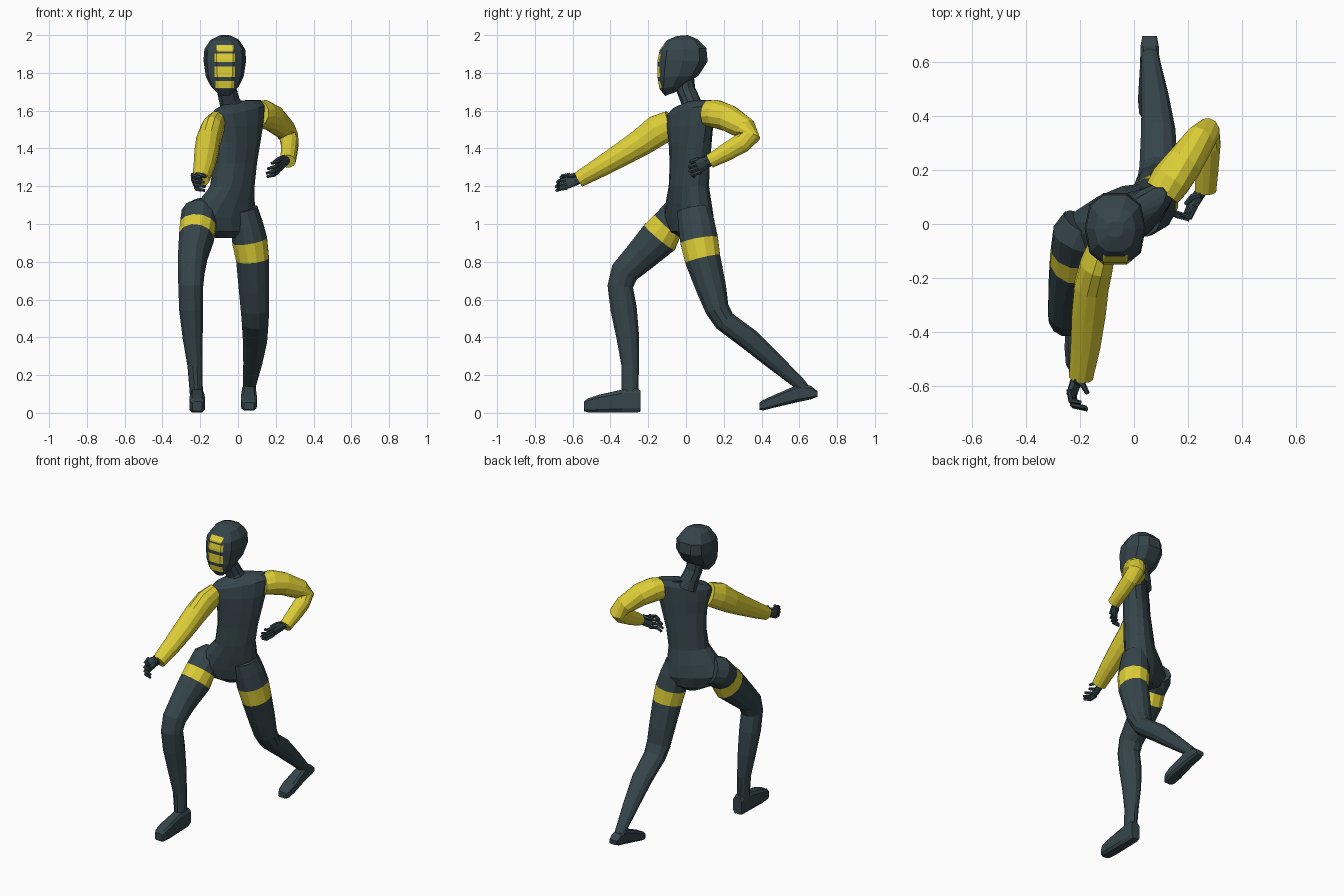
import bpy, bmesh, math
from mathutils import Vector as V


def material(name, rgb):
    m = bpy.data.materials.new(name)
    m.diffuse_color = (*rgb, 1)
    return m


DARK = material("dark slate", (0.036, 0.060, 0.070))
YELLOW = material("yellow", (0.73, 0.62, 0.038))


def sp(v, e):
    return math.copysign(abs(v) ** e, v)


def ring(c, a, b, n, e=1.0, off=0.5):
    """Closed (super)ellipse with half axes a and b."""
    out = []
    for i in range(n):
        t = 2 * math.pi * (i + off) / n
        out.append(V(c) + a * sp(math.cos(t), e) + b * sp(math.sin(t), e))
    return out


def loft(name, rings, mats=(DARK,), band=()):
    """Skin a list of rings, cap the ends; spans listed in band get material 1."""
    bm = bmesh.new()
    rows = [[bm.verts.new(p) for p in r] for r in rings]
    n = len(rows[0])
    for k in range(len(rows) - 1):
        for i in range(n):
            j = (i + 1) % n
            f = bm.faces.new((rows[k][i], rows[k][j], rows[k + 1][j], rows[k + 1][i]))
            f.material_index = 1 if k in band else 0
    bm.faces.new(rows[0])
    bm.faces.new(rows[-1])
    bmesh.ops.recalc_face_normals(bm, faces=bm.faces[:])
    me = bpy.data.meshes.new(name)
    bm.to_mesh(me)
    bm.free()
    for m in mats:
        me.materials.append(m)
    ob = bpy.data.objects.new(name, me)
    bpy.context.collection.objects.link(ob)
    return ob


def tube(name, pts, n=12, ref=(1, 0, 0), mats=(DARK,), band=()):
    """Limb through points (x, y, z, half width along ref, half depth)."""
    c = [V(p[:3]) for p in pts]
    rings = []
    for i, p in enumerate(pts):
        t = V((0, 0, 0))
        if i > 0:
            t += (c[i] - c[i - 1]).normalized()
        if i < len(c) - 1:
            t += (c[i + 1] - c[i]).normalized()
        t.normalize()
        a = V(ref) - t * V(ref).dot(t)
        a.normalize()
        rings.append(ring(c[i], a * p[3], t.cross(a) * p[4], n))
    return loft(name, rings, mats, band)


# torso: x, y, z, half width, half depth, turn in degrees, rise towards its left side
rings = []
for x, y, z, w, d, turn, rise in [
        (-0.065, 0.025, 0.925, 0.05, 0.05, 30, 0),
        (-0.07, 0.02, 0.96, 0.13, 0.085, 30, 0),
        (-0.085, 0.015, 1.03, 0.195, 0.10, 28, -0.01),
        (-0.06, 0.015, 1.11, 0.16, 0.098, 30, -0.01),
        (-0.03, 0.015, 1.20, 0.125, 0.09, 34, 0),
        (-0.015, 0.02, 1.32, 0.125, 0.085, 37, 0),
        (-0.003, 0.022, 1.43, 0.14, 0.08, 40, 0),
        (0.0, 0.022, 1.52, 0.16, 0.076, 40, 0.01),
        (0.0, 0.025, 1.60, 0.178, 0.066, 40, 0.03),
        (0.0, 0.03, 1.632, 0.15, 0.045, 40, 0.025),
        (-0.02, 0.035, 1.645, 0.06, 0.04, 40, 0.01)]:
    t = math.radians(turn)
    rings.append(ring((x, y, z), V((w * math.cos(t), w * math.sin(t), rise)),
                      V((-d * math.sin(t), d * math.cos(t), 0)), 14, 0.85))
loft("torso", rings)

# neck
tube("neck", [(-0.03, 0.035, 1.60, 0.068, 0.058), (-0.045, 0.025, 1.65, 0.056, 0.052),
              (-0.06, 0.0, 1.71, 0.054, 0.05), (-0.07, -0.01, 1.80, 0.054, 0.05)], 10)

# head: front y, front z, back y, back z, half width
rings = []
for yf, zf, yb, zb, w in [
        (-0.112, 1.678, -0.05, 1.70, 0.035), (-0.143, 1.715, -0.005, 1.735, 0.072),
        (-0.155, 1.775, 0.07, 1.785, 0.10), (-0.155, 1.87, 0.12, 1.86, 0.113),
        (-0.145, 1.92, 0.113, 1.93, 0.108), (-0.105, 1.972, 0.065, 1.978, 0.075),
        (-0.05, 1.995, 0.01, 2.0, 0.03)]:
    mid = (-0.07, (yf + yb) / 2, (zf + zb) / 2)
    rings.append(ring(mid, V((0, (yf - yb) / 2, (zf - zb) / 2)), V((w, 0, 0)), 10, 0.8))
head = loft("head", rings, (DARK, YELLOW))

# face stripes: cut into the head, then coloured by position
stripes = [(1.912, 1.947, 0.045), (1.857, 1.902, 0.055), (1.778, 1.835, 0.055),
           (1.720, 1.757, 0.048)]
bm = bmesh.new()
bm.from_mesh(head.data)
cuts = [((0, 0, z), (0, 0, 1)) for s in stripes for z in s[:2]]
cuts += [((-0.07 + sx * w, 0, 0), (1, 0, 0)) for w in (0.045, 0.048, 0.055) for sx in (-1, 1)]
for co, no in cuts:
    bmesh.ops.bisect_plane(bm, geom=bm.verts[:] + bm.edges[:] + bm.faces[:],
                           plane_co=co, plane_no=no, dist=1e-5)
for f in bm.faces:
    c = f.calc_center_median()
    if f.normal.y < -0.3 and any(a < c.z < b and abs(c.x + 0.07) < w for a, b, w in stripes):
        f.material_index = 1
bm.to_mesh(head.data)
bm.free()

# sleeves
tube("right_sleeve", [(-0.115, -0.075, 1.53, 0.05, 0.075), (-0.138, -0.15, 1.495, 0.062, 0.085),
                      (-0.158, -0.23, 1.437, 0.066, 0.076), (-0.168, -0.33, 1.375, 0.065, 0.066),
                      (-0.18, -0.45, 1.303, 0.057, 0.055), (-0.197, -0.568, 1.235, 0.046, 0.043)],
     mats=(YELLOW,))
tube("left_sleeve", [(0.105, 0.115, 1.585, 0.07, 0.07), (0.135, 0.16, 1.582, 0.076, 0.076),
                     (0.185, 0.225, 1.56, 0.07, 0.072), (0.245, 0.312, 1.505, 0.058, 0.062),
                     (0.269, 0.338, 1.463, 0.052, 0.056), (0.274, 0.295, 1.428, 0.048, 0.054),
                     (0.27, 0.21, 1.378, 0.045, 0.048), (0.265, 0.125, 1.332, 0.041, 0.038)],
     mats=(YELLOW,))

# legs, each with a yellow band round the thigh
tube("right_leg", [(-0.18, 0.0, 1.06, 0.09, 0.085), (-0.205, -0.045, 1.04, 0.1, 0.1),
                   (-0.212, -0.097, 0.992, 0.098, 0.092), (-0.22, -0.14, 0.93, 0.095, 0.108),
                   (-0.24, -0.24, 0.83, 0.08, 0.09), (-0.248, -0.325, 0.745, 0.073, 0.078),
                   (-0.25, -0.348, 0.67, 0.068, 0.07), (-0.248, -0.33, 0.55, 0.066, 0.072),
                   (-0.24, -0.308, 0.40, 0.055, 0.062), (-0.228, -0.295, 0.25, 0.041, 0.048),
                   (-0.218, -0.297, 0.05, 0.034, 0.044)], mats=(DARK, YELLOW), band=(2,))
tube("left_leg", [(0.03, 0.04, 1.08, 0.075, 0.09), (0.045, 0.055, 1.0, 0.088, 0.1),
                  (0.062, 0.07, 0.912, 0.096, 0.104), (0.077, 0.088, 0.815, 0.09, 0.098),
                  (0.085, 0.135, 0.655, 0.083, 0.082), (0.09, 0.165, 0.55, 0.078, 0.066),
                  (0.091, 0.205, 0.485, 0.073, 0.06), (0.09, 0.34, 0.385, 0.066, 0.06),
                  (0.078, 0.47, 0.27, 0.052, 0.048), (0.062, 0.60, 0.155, 0.036, 0.034),
                  (0.058, 0.635, 0.115, 0.034, 0.03)], mats=(DARK, YELLOW), band=(2,))


def foot(name, x, sections):
    """Sections along y: y, bottom z, top z, half width."""
    loft(name, [ring((x, y, (lo + hi) / 2), V((w, 0, 0)), V((0, 0, (hi - lo) / 2)), 8, 0.45)
                for y, lo, hi, w in sections])


foot("right_foot", -0.216, [(-0.24, 0.005, 0.12, 0.032), (-0.26, 0.0, 0.13, 0.036),
                            (-0.34, 0.0, 0.125, 0.038), (-0.46, 0.0, 0.098, 0.043),
                            (-0.52, 0.002, 0.078, 0.038), (-0.54, 0.008, 0.06, 0.027)])
foot("left_foot", 0.058, [(0.697, 0.085, 0.115, 0.028), (0.66, 0.07, 0.145, 0.035),
                          (0.59, 0.055, 0.15, 0.037), (0.46, 0.025, 0.093, 0.045),
                          (0.41, 0.012, 0.07, 0.04), (0.39, 0.016, 0.055, 0.028)])


def hand(side, wrist, palm, reach, curl, spread):
    """Palm, four curled fingers fanned along spread, and a thumb."""
    wrist, palm, reach, curl, spread = map(V, (wrist, palm, reach, curl, spread))
    s = spread.normalized()
    tube(side + "_palm", [(*wrist, 0.026, 0.022), (*wrist.lerp(palm, 0.45), 0.034, 0.02),
                          (*palm, 0.043, 0.017)], 8, s)
    for i in range(4):
        o = spread * (i / 1.5 - 1)
        k = (0.85, 1.0, 0.98, 0.75)[i]
        base, mid = palm + o, palm + o + reach * k
        tube(f"{side}_finger_{i + 1}", [(*(base - reach * 0.2), 0.012, 0.012), (*mid, 0.011, 0.011),
                                        (*(mid + curl * k), 0.008, 0.008)], 6, s)
    root = wrist.lerp(palm, 0.4) + spread * 0.8
    tube(side + "_thumb", [(*root, 0.012, 0.012), (*(root + reach * 0.3 + curl * 0.6), 0.012, 0.012),
                           (*(root + reach * 1.0 + curl * 0.9), 0.008, 0.008)], 6, s)


hand("right", (-0.205, -0.55, 1.245), (-0.23, -0.63, 1.225), (0.005, -0.043, -0.008),
     (0.05, -0.012, -0.008), (-0.008, 0.008, 0.034))
hand("left", (0.262, 0.145, 1.343), (0.215, 0.065, 1.308), (-0.02, -0.045, -0.016),
     (-0.043, 0.012, -0.012), (0.008, -0.006, 0.034))
